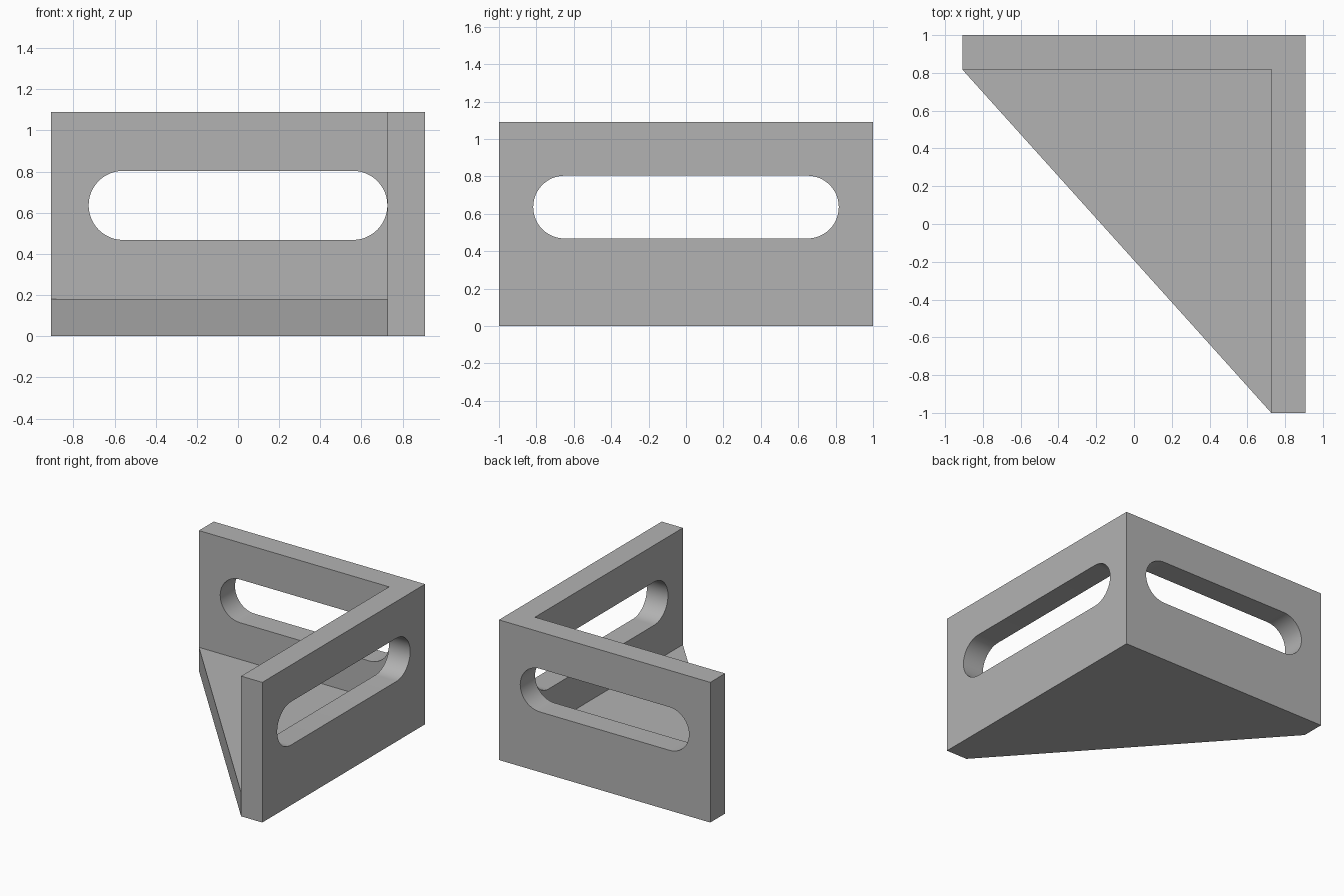
import bpy
import bmesh
import math
from mathutils import Matrix

if "Cube" in bpy.data.objects:
    bpy.data.objects.remove(bpy.data.objects["Cube"])

HALF_X, HALF_Y = 0.909, 1.0
THICK, HEIGHT = 0.182, 1.09
SLOT_Z, SLOT_R = 0.636, 0.168
INNER_X, INNER_Y = HALF_X - THICK, HALF_Y - THICK

grey = bpy.data.materials.new("grey")
grey.use_nodes = True
colour = (0.45, 0.45, 0.45, 1)
grey.diffuse_color = colour
grey.node_tree.nodes["Principled BSDF"].inputs["Base Color"].default_value = colour


def prism(name, outline, depth, matrix=Matrix()):
    """Extrude a flat outline along its local z axis."""
    bm = bmesh.new()
    face = bm.faces.new([bm.verts.new((x, y, 0)) for x, y in outline])
    top = bmesh.ops.extrude_face_region(bm, geom=[face])["geom"]
    verts = [v for v in top if isinstance(v, bmesh.types.BMVert)]
    bmesh.ops.translate(bm, verts=verts, vec=(0, 0, depth))
    bm.transform(matrix)
    bmesh.ops.recalc_face_normals(bm, faces=bm.faces)
    mesh = bpy.data.meshes.new(name)
    bm.to_mesh(mesh)
    bm.free()
    mesh.materials.append(grey)
    obj = bpy.data.objects.new(name, mesh)
    bpy.context.collection.objects.link(obj)
    return obj


def slot_outline(half_length, steps=24):
    """Straight slot with round ends."""
    points = []
    for side, start in ((1, -math.pi / 2), (-1, math.pi / 2)):
        for i in range(steps + 1):
            a = start + math.pi * i / steps
            points.append((side * (half_length - SLOT_R) + SLOT_R * math.cos(a),
                           SLOT_R * math.sin(a)))
    return points


def combine(target, other, operation):
    mod = target.modifiers.new(operation, 'BOOLEAN')
    mod.object, mod.operation, mod.solver = other, operation, 'EXACT'
    bpy.context.view_layer.objects.active = target
    bpy.ops.object.modifier_apply(modifier=mod.name)
    bpy.data.objects.remove(other)


# Two upright walls meeting at a corner
bracket = prism("corner_bracket", [
    (-HALF_X, HALF_Y), (-HALF_X, INNER_Y), (INNER_X, INNER_Y),
    (INNER_X, -HALF_Y), (HALF_X, -HALF_Y), (HALF_X, HALF_Y)], HEIGHT)

# Long slot through each wall
upright = Matrix.Rotation(math.pi / 2, 4, 'X')
back_slot = prism("back_slot_cutter", slot_outline(INNER_X - 0.001), 0.3,
                  Matrix.Translation((0, HALF_Y + 0.06, SLOT_Z)) @ upright)
side_slot = prism("side_slot_cutter", slot_outline(INNER_Y - 0.001), 0.3,
                  Matrix.Translation((INNER_X - 0.06, 0, SLOT_Z))
                  @ Matrix.Rotation(math.pi / 2, 4, 'Z') @ upright)
for cutter in (back_slot, side_slot):
    combine(bracket, cutter, 'DIFFERENCE')

# Triangular floor plate joining the walls
floor = prism("floor_plate", [
    (-HALF_X, HALF_Y), (-HALF_X, INNER_Y), (INNER_X, -HALF_Y),
    (HALF_X, -HALF_Y), (HALF_X, HALF_Y)], THICK)
combine(bracket, floor, 'UNION')

# Smooth slot ends, sharp edges elsewhere
bpy.ops.object.select_all(action='DESELECT')
bracket.select_set(True)
bpy.context.view_layer.objects.active = bracket
bpy.ops.object.shade_smooth_by_angle(angle=math.radians(30))
